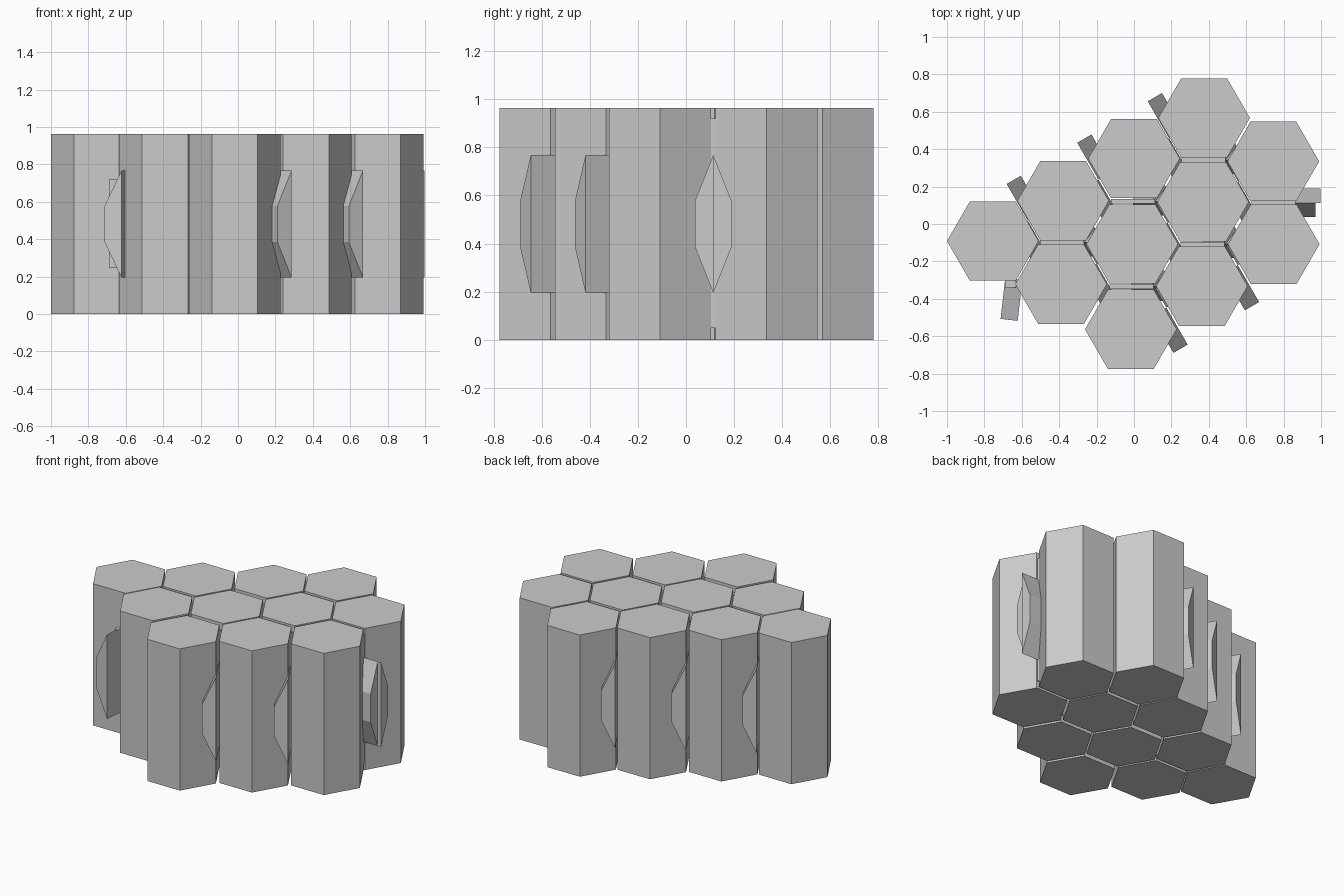
import bpy
import bmesh
from math import sin, cos, radians, atan2
from mathutils import Vector

if "Cube" in bpy.data.objects:
    bpy.data.objects.remove(bpy.data.objects["Cube"])

HEIGHT, RADIUS = 0.963, 0.245
MID = HEIGHT / 2

grey = bpy.data.materials.new("plain grey")
grey.use_nodes = True
grey.diffuse_color = (0.6, 0.6, 0.6, 1)
grey.node_tree.nodes["Principled BSDF"].inputs["Base Color"].default_value = (0.6, 0.6, 0.6, 1)


def prism(name, outline, sweep):
    """Extrude a planar outline along a vector."""
    bm = bmesh.new()
    face = bm.faces.new([bm.verts.new(p) for p in outline])
    out = bmesh.ops.extrude_face_region(bm, geom=[face])
    moved = [g for g in out["geom"] if isinstance(g, bmesh.types.BMVert)]
    bmesh.ops.translate(bm, verts=moved, vec=sweep)
    bmesh.ops.recalc_face_normals(bm, faces=bm.faces)
    mesh = bpy.data.meshes.new(name)
    bm.to_mesh(mesh)
    bm.free()
    mesh.materials.append(grey)
    obj = bpy.data.objects.new(name, mesh)
    bpy.context.collection.objects.link(obj)
    return obj


def tongue(name, start, end, taper, width=0.088):
    """Locking ridge: tall on the joint line, short on its tapered side."""
    start, end = Vector((*start, MID)), Vector((*end, MID))
    side = Vector((*taper, 0)).normalized() * width
    up = Vector((0, 0, 1))
    outline = [start - up * 0.287, start + up * 0.287,
               start + side + up * 0.097, start + side - up * 0.097]
    prism(name, outline, end - start)


def plate(name, center, size, z0, z1):
    x, y = center
    w, d = size[0] / 2, size[1] / 2
    corners = [(x - w, y - d, z0), (x + w, y - d, z0), (x + w, y + d, z0), (x - w, y + d, z0)]
    prism(name, corners, (0, 0, z1 - z0))


# Hexagonal columns, listed as rows running front to back
rows = [
    [(-0.017, -0.563), (0.363, -0.332), (0.747, -0.108)],
    [(-0.390, -0.322), (-0.009, -0.107), (0.369, 0.118), (0.745, 0.335)],
    [(-0.755, -0.091), (-0.379, 0.124), (0, 0.350), (0.375, 0.567)],
]
cells = [Vector(c) for row in rows for c in row]
for c in cells:
    ring = [(c.x + RADIUS * cos(radians(60 * i)), c.y + RADIUS * sin(radians(60 * i)), 0)
            for i in range(6)]
    prism("hex_column", ring, (0, 0, HEIGHT))

# Joints between neighbouring columns
for i, a in enumerate(cells):
    for b in cells[i + 1:]:
        step = b - a
        if step.length > 0.5:
            continue
        if step.y < 0:
            step = -step
        center = (a + b) / 2
        across = step.normalized()
        angle = round(atan2(across.y, across.x) / radians(60) - 0.5) * 60 + 30
        across = Vector((cos(radians(angle)), sin(radians(angle))))
        along = Vector((across.y, -across.x))
        if angle == 30:
            # Opposed ridges, one at each end of the joint
            tongue("ridge_front", center, center + along * 0.228, -across)
            tongue("ridge_back", center, center - along * 0.228, across)
        elif angle == 90:
            # Paired ridges over a recessed filler strip
            tongue("ridge_upper", center, center + along * 0.25, across, 0.076)
            tongue("ridge_lower", center, center + along * 0.225, -across, 0.076)
            plate("filler_strip", center, (0.235, 0.024), 0.05, 0.92)

# Loose ridge on the right-hand side, slightly turned, with its small backing
tongue("side_ridge", (-0.597, -0.30), (-0.622, -0.518), (-1, 0.12), 0.092)
plate("side_backing", (-0.66, -0.32), (0.06, 0.04), 0.247, 0.72)
